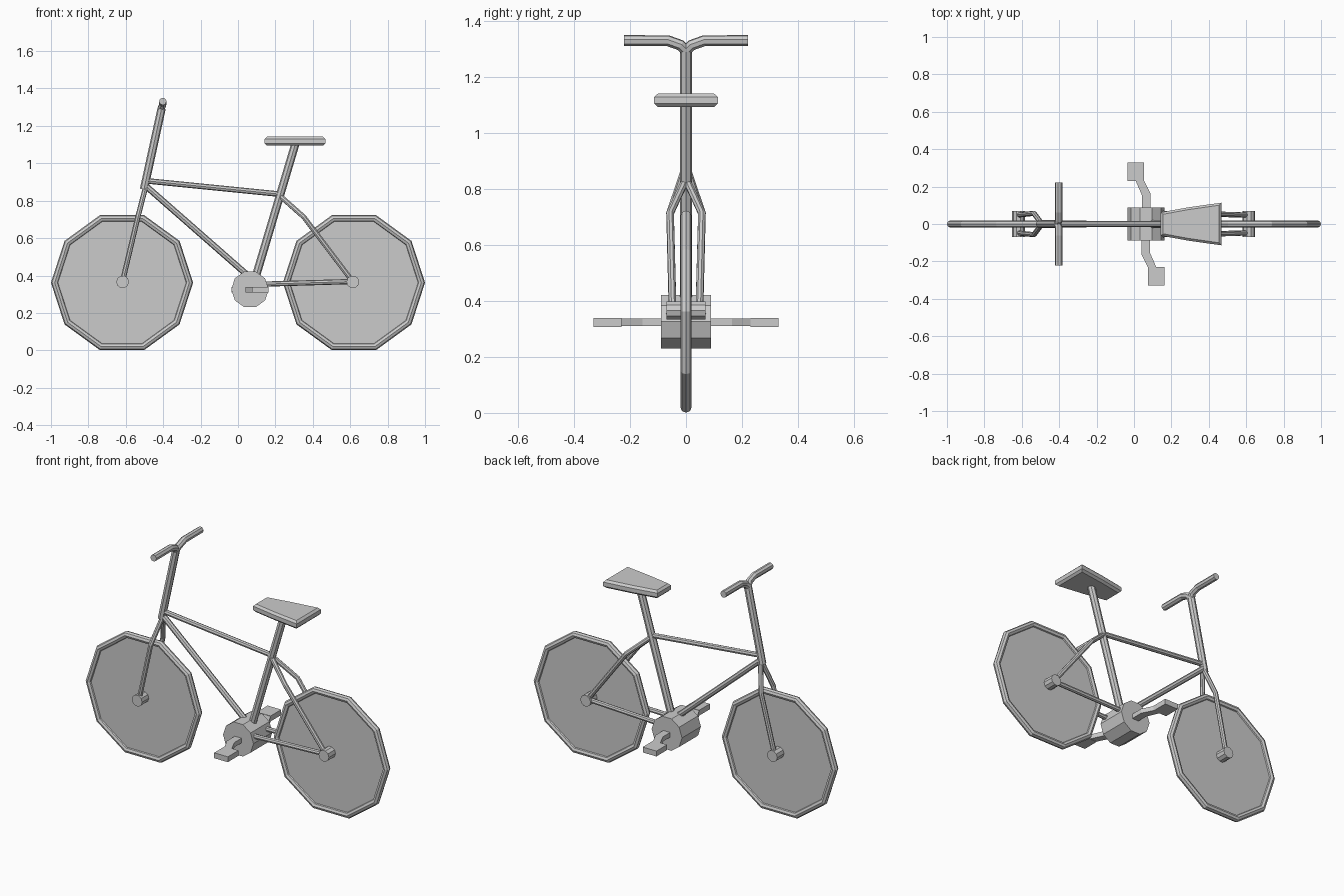
import bpy, bmesh
from math import pi

if "Cube" in bpy.data.objects:
    bpy.data.objects.remove(bpy.data.objects["Cube"])

AXLE_Z = 0.362


def tube(name, paths, r):
    """Eight-sided flat-shaded tubes along one or more point lists."""
    cu = bpy.data.curves.new(name, 'CURVE')
    cu.dimensions = '3D'
    cu.bevel_depth = r
    cu.bevel_resolution = 2
    cu.use_fill_caps = True
    for pts in paths:
        s = cu.splines.new('POLY')
        s.points.add(len(pts) - 1)
        for p, co in zip(s.points, pts):
            p.co = (*co, 1)
        s.use_smooth = False
    ob = bpy.data.objects.new(name, cu)
    bpy.context.collection.objects.link(ob)
    bpy.ops.object.select_all(action='DESELECT')
    ob.select_set(True)
    bpy.context.view_layer.objects.active = ob
    bpy.ops.object.convert(target='MESH')
    return ob


def both(pts):
    """A path and its mirror image across y = 0."""
    return [pts, [(x, -y, z) for x, y, z in pts]]


def drum(name, x, z, r, width):
    """Ten-sided cylinder lying along y."""
    bpy.ops.mesh.primitive_cylinder_add(vertices=10, radius=r, depth=width,
                                        location=(x, 0, z), rotation=(pi / 2, pi / 2, 0))
    bpy.context.object.name = name


def prism(name, outline, z0, z1, bevel=0):
    """Extrude a top-view outline from z0 to z1, optionally chamfering its rims."""
    bm = bmesh.new()
    f = bm.faces.new([bm.verts.new((x, y, z0)) for x, y in outline])
    up = bmesh.ops.extrude_face_region(bm, geom=[f])['geom']
    bmesh.ops.translate(bm, vec=(0, 0, z1 - z0),
                        verts=[v for v in up if isinstance(v, bmesh.types.BMVert)])
    if bevel:
        rims = [e for e in bm.edges if abs(e.verts[0].co.z - e.verts[1].co.z) < 1e-5]
        bmesh.ops.bevel(bm, geom=rims, offset=bevel, segments=1, affect='EDGES')
    bmesh.ops.recalc_face_normals(bm, faces=bm.faces)
    me = bpy.data.meshes.new(name)
    bm.to_mesh(me)
    bm.free()
    bpy.context.collection.objects.link(bpy.data.objects.new(name, me))


# Wheels: tyre, solid disc and hub
for label, x in (("front", -0.62), ("rear", 0.62)):
    bpy.ops.mesh.primitive_torus_add(major_segments=10, minor_segments=8,
                                     major_radius=0.36, minor_radius=0.02,
                                     location=(x, 0, AXLE_Z), rotation=(pi / 2, 0, 0))
    bpy.context.object.name = label + "_tyre"
    drum(label + "_wheel_disc", x, AXLE_Z, 0.35, 0.014)
    drum(label + "_hub", x + (0.003 if x < 0 else -0.006), AXLE_Z + 0.004, 0.034, 0.14)

# Main frame tubes
tube("seat_tube", [[(0.085, 0, 0.36), (0.307, 0, 1.105)]], 0.022)
tube("top_tube", [[(-0.495, 0, 0.907), (0.225, 0, 0.835)]], 0.015)
tube("down_tube", [[(-0.5, 0, 0.885), (0.07, 0, 0.385)]], 0.017)

# Fork, seat stays and chain stays
tube("fork", both([(-0.495, 0.004, 0.87), (-0.535, 0.057, 0.715), (-0.617, 0.048, 0.37)]), 0.014)
tube("seat_stays", both([(0.222, 0.004, 0.828), (0.352, 0.057, 0.713), (0.612, 0.048, 0.37)]), 0.014)
tube("chain_stays", both([(0.1, 0.058, 0.353), (0.612, 0.048, 0.368)]), 0.014)

# Steering column and handlebar
tube("steering_column", [[(-0.503, 0, 0.86), (-0.408, 0, 1.295)]], 0.022)
tube("handlebar", both([(-0.41, 0, 1.295), (-0.402, 0.02, 1.315),
                        (-0.402, 0.065, 1.331), (-0.402, 0.222, 1.331)]), 0.02)

# Seat, narrow at the front
side = [(0.143, 0.062), (0.29, 0.089), (0.467, 0.114)]
prism("seat", [(x, -y) for x, y in side] + side[::-1], 1.094, 1.142, 0.012)

# Crank housing, cranks and pedals (point-symmetric about the crank axis)
CX = 0.064
drum("crank_housing", CX, 0.326, 0.1, 0.178)
arm = [(-0.022, 0.05), (0.023, 0.05), (0.023, 0.165), (-0.012, 0.235),
       (-0.057, 0.235), (-0.022, 0.155)]
pedal = [(-0.1, 0.23), (-0.01, 0.23), (-0.01, 0.33), (-0.1, 0.33)]
for label, s in (("right", 1), ("left", -1)):
    prism(label + "_crank", [(CX + s * x, s * y) for x, y in arm], 0.31, 0.338)
    prism(label + "_pedal", [(CX + s * x, s * y) for x, y in pedal], 0.308, 0.34)
